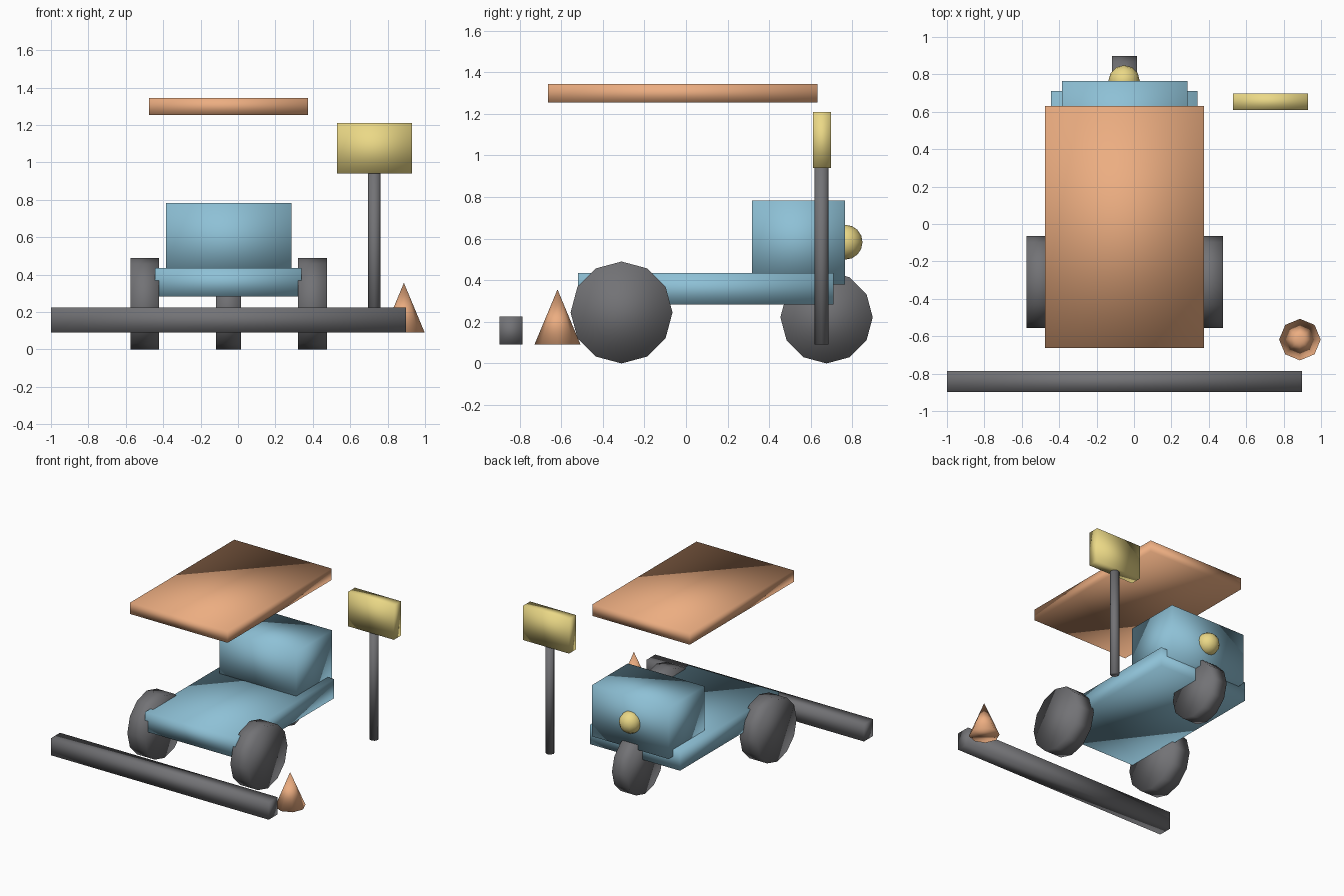
import bpy
from math import pi

if "Cube" in bpy.data.objects:
    bpy.data.objects.remove(bpy.data.objects["Cube"])

CX = -0.05  # centre line of the vehicle


def colour(name, rgb):
    m = bpy.data.materials.new(name)
    m.diffuse_color = (*rgb, 1)
    m.use_nodes = True
    m.node_tree.nodes["Principled BSDF"].inputs["Base Color"].default_value = m.diffuse_color
    return m


BLUE = colour("blue_paint", (0.27, 0.53, 0.67))
ORANGE = colour("orange_paint", (0.84, 0.42, 0.22))
YELLOW = colour("yellow_paint", (0.83, 0.69, 0.24))
DARK = colour("dark_rubber", (0.17, 0.17, 0.18))


def finish(name, mat):
    """Name, colour and softly shade the part just added."""
    ob = bpy.context.object
    ob.name = name
    ob.data.materials.append(mat)
    bpy.ops.object.shade_smooth()
    return ob


def box(name, x, y, z, mat):
    """Box from (min, max) pairs along each axis."""
    bpy.ops.mesh.primitive_cube_add(size=1, location=[sum(p) / 2 for p in (x, y, z)])
    ob = finish(name, mat)
    ob.scale = [p[1] - p[0] for p in (x, y, z)]
    bpy.ops.object.transform_apply(location=False, rotation=False, scale=True)


def wheel(name, x, y, radius, width):
    """Twelve-sided wheel standing on the ground."""
    bpy.ops.mesh.primitive_cylinder_add(vertices=12, radius=radius, depth=width,
                                        location=(x, y, radius), rotation=(0, pi / 2, 0))
    finish(name, DARK)


# Vehicle body
box("chassis", (-0.445, 0.34), (-0.52, 0.71), (0.283, 0.435), BLUE)
box("cab", (-0.385, 0.285), (0.318, 0.765), (0.38, 0.783), BLUE)
box("roof", (-0.475, 0.374), (-0.664, 0.632), (1.254, 1.344), ORANGE)

# Headlight
bpy.ops.mesh.primitive_uv_sphere_add(segments=12, ring_count=8, radius=0.084,
                                     location=(CX - 0.003, 0.765, 0.583))
finish("headlight", YELLOW)

# Wheels
for side, label in ((-1, "left"), (1, "right")):
    wheel("rear_wheel_" + label, CX + side * 0.449, -0.31, 0.245, 0.154)
wheel("front_wheel", CX, 0.676, 0.222, 0.133)

# Street furniture
box("kerb", (-1.0, 0.897), (-0.898, -0.787), (0.09, 0.225), DARK)
bpy.ops.mesh.primitive_cone_add(vertices=8, radius1=0.111, radius2=0, depth=0.266,
                                location=(0.887, -0.618, 0.223))
finish("traffic_cone", ORANGE)
bpy.ops.mesh.primitive_cylinder_add(vertices=8, radius=0.034, depth=0.87,
                                    location=(0.729, 0.652, 0.525))
finish("sign_post", DARK)
box("sign_board", (0.53, 0.931), (0.61, 0.698), (0.94, 1.21), YELLOW)
